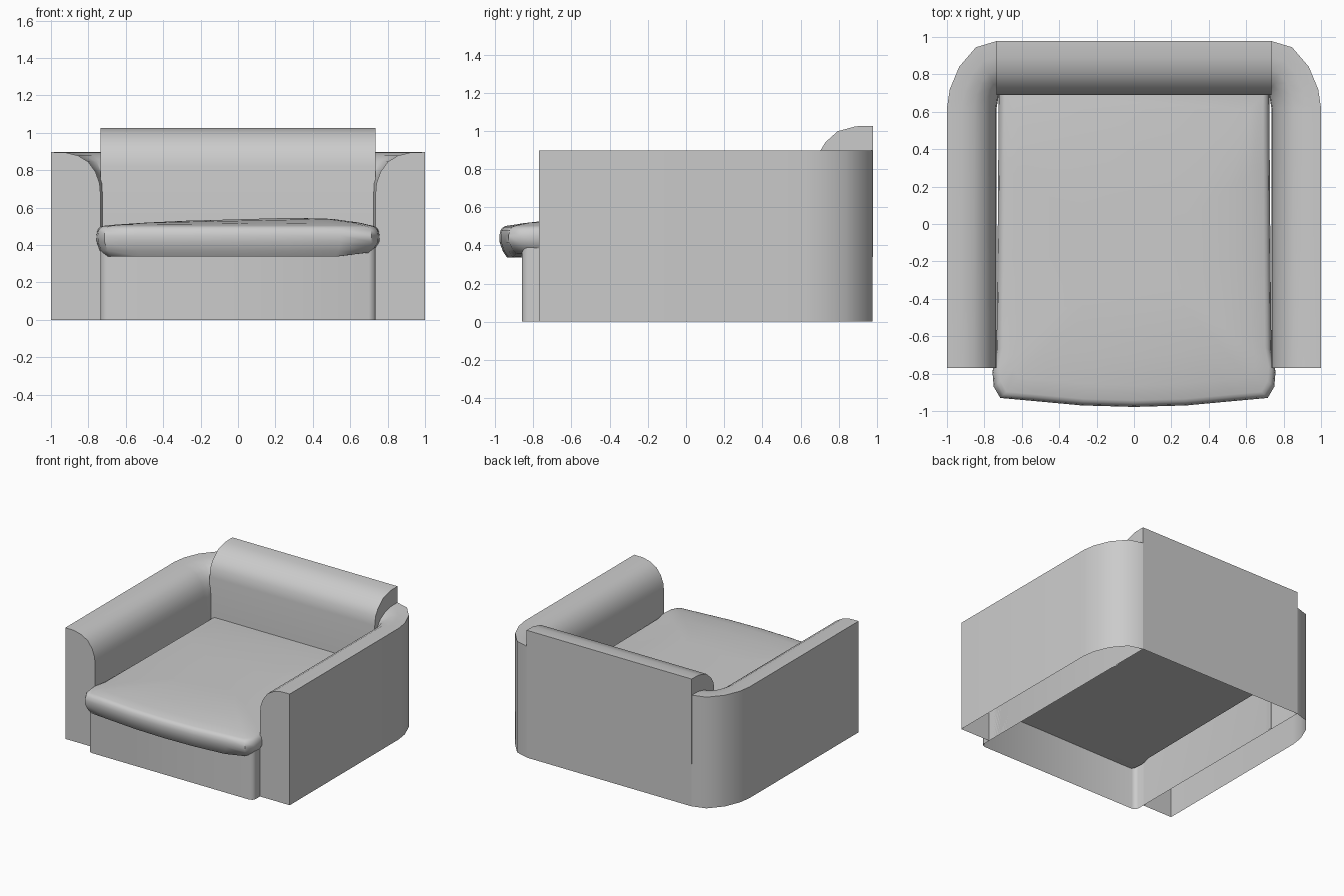
import bpy, bmesh, math

if "Cube" in bpy.data.objects:
    bpy.data.objects.remove(bpy.data.objects["Cube"])


def finish(name, bm, angle=35):
    bmesh.ops.remove_doubles(bm, verts=bm.verts, dist=0.0005)
    bmesh.ops.recalc_face_normals(bm, faces=bm.faces)
    me = bpy.data.meshes.new(name)
    bm.to_mesh(me)
    bm.free()
    ob = bpy.data.objects.new(name, me)
    bpy.context.collection.objects.link(ob)
    bpy.ops.object.select_all(action='DESELECT')
    ob.select_set(True)
    bpy.context.view_layer.objects.active = ob
    bpy.ops.object.shade_smooth_by_angle(angle=math.radians(angle))
    return ob


def loft(bm, rows, closed=False):
    """Join rows of points with quads; returns the vertex rows."""
    vs = [[bm.verts.new(p) for p in r] for r in rows]
    n = len(rows[0])
    for a, b in zip(vs, vs[1:]):
        for i in range(n if closed else n - 1):
            j = (i + 1) % n
            bm.faces.new((a[i], a[j], b[j], b[i]))
    return vs


# Arms: rolled profile (0 = outer side, 1 = inner side) swept round the rear corner
arm_profile = [(0, 0), (0, 0.896), (0.3, 0.894), (0.55, 0.877), (0.75, 0.845),
               (0.9, 0.79), (0.98, 0.73), (1, 0.67), (1, 0)]
outer = [(1, -0.77), (1, 0.62), (0.985, 0.72), (0.935, 0.84),
         (0.845, 0.945), (0.735, 0.978)]
inner = [(0.735, -0.77), (0.735, 0.62), (0.728, 0.66), (0.725, 0.68),
         (0.725, 0.69), (0.73, 0.695)]
for side, label in ((1, "right"), (-1, "left")):
    bm = bmesh.new()
    rows = [[(side * (o[0] + (i[0] - o[0]) * t), o[1] + (i[1] - o[1]) * t, z)
             for t, z in arm_profile] for o, i in zip(outer, inner)]
    vs = loft(bm, rows)
    bm.faces.new(vs[0])  # front end
    finish(label + "_arm", bm)

# Backrest: rolled top edge, open underneath
back_profile = [(0.979, 0), (0.979, 1.026), (0.89, 1.024), (0.795, 0.998),
                (0.73, 0.94), (0.70, 0.89), (0.69, 0.82), (0.69, 0.34)]
bm = bmesh.new()
vs = loft(bm, [[(x, y, z) for y, z in back_profile] for x in (-0.736, 0.736)])
for row in vs:
    bm.faces.new(row[1:] + [bm.verts.new((row[0].co.x, 0.979, 0.34))])
finish("backrest", bm)

# Base: skirt open above and below, with rounded front corners
right = [(0.735, 0.975), (0.735, -0.825), (0.726, -0.849), (0.70, -0.86)]
outline = right + [(-x, y) for x, y in reversed(right)]
bm = bmesh.new()
loft(bm, [[(x, y, z) for x, y in outline] for z in (0, 0.39)])
finish("base", bm, 50)

# Seat cushion: stacked outlines with bowed front and a crown fuller on the right
half = [(0.724, 0.695), (0.726, 0.3), (0.73, -0.2), (0.735, -0.68),
        (0.757, -0.79), (0.75, -0.87), (0.715, -0.93), (0.55, -0.945), (0.28, -0.97)]
seat_outline = half + [(0, -0.978)] + [(-x, y) for x, y in reversed(half)]


def ring(inset, scale, z):
    out = []
    cy = -0.14
    for x, y in seat_outline:
        px = x * scale * (1 - inset / 0.74)
        front = inset if y < 0 else 0
        py = cy + (y - cy) * scale * (1 - front / 0.84)
        pz = z
        if z > 0.5:  # lean of the crown
            pz += 0.03 * max(0, z - 0.505) / 0.035 * px
        elif z < 0.38 and x > 0.6:  # lifted right underside
            pz += 0.02
        out.append((px, py, pz))
    return out


bm = bmesh.new()
vs = loft(bm, [ring(0.04, 1, 0.337), ring(0.018, 1, 0.37), ring(0.002, 1, 0.415),
               ring(0, 1, 0.45), ring(0.006, 1, 0.48), ring(0.02, 1, 0.496),
               ring(0.035, 1, 0.502), ring(0.035, 0.9, 0.514),
               ring(0.035, 0.7, 0.529), ring(0.035, 0.4, 0.537)], closed=True)
bm.faces.new(vs[0])
bm.faces.new(vs[-1])
finish("seat_cushion", bm, 50)
